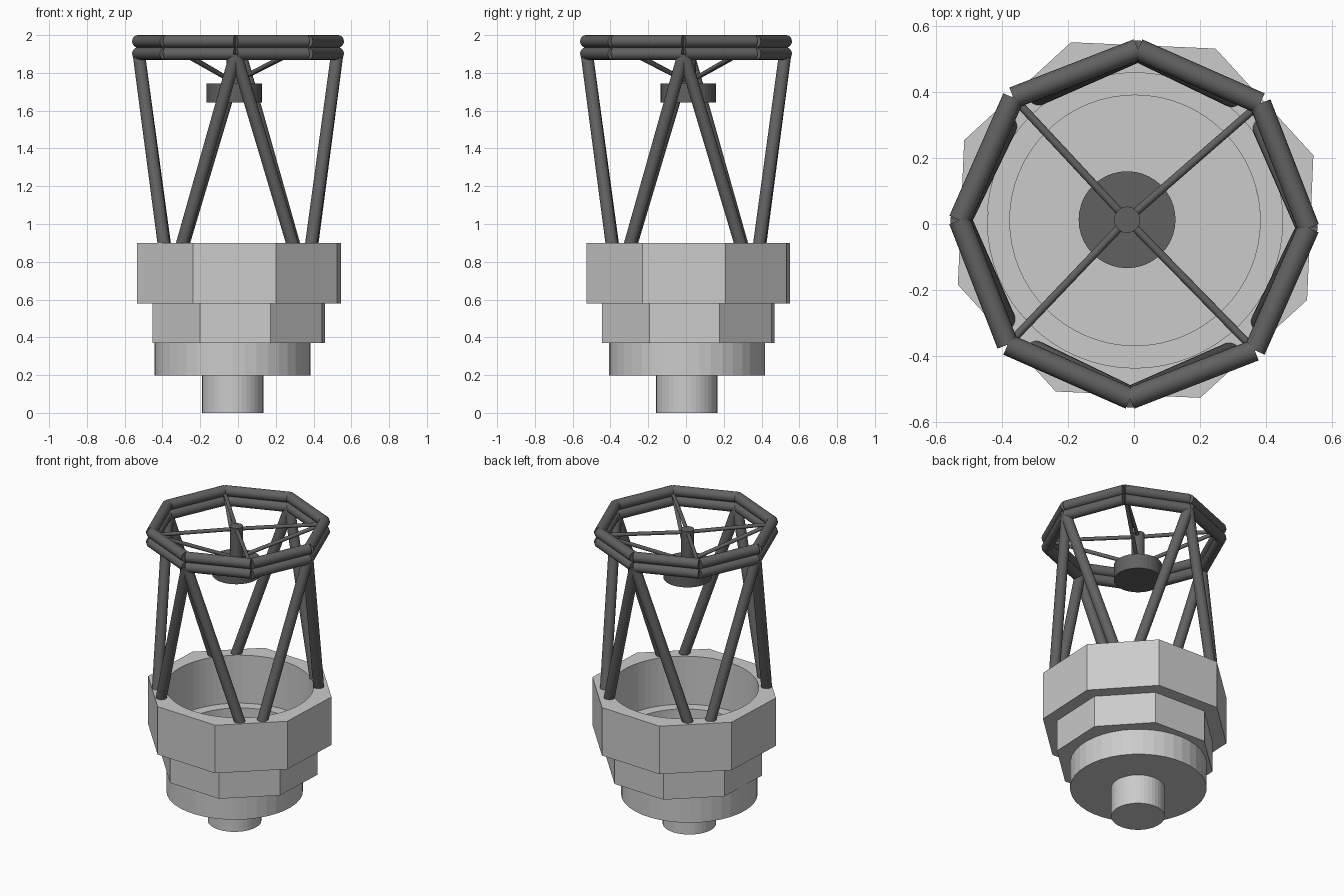
import bpy
from math import cos, sin, pi, radians
from mathutils import Vector

if "Cube" in bpy.data.objects:
    bpy.data.objects.remove(bpy.data.objects["Cube"])

dark = bpy.data.materials.new("dark_tube")
dark.diffuse_color = (0.12, 0.12, 0.12, 1)
dark.use_nodes = True
dark.node_tree.nodes["Principled BSDF"].inputs["Base Color"].default_value = dark.diffuse_color


def prism(name, center, r, z0, z1, sides=40, turn=0.0, mat=None):
    """Upright prism or cylinder with its first corner at angle `turn`."""
    bpy.ops.mesh.primitive_cylinder_add(vertices=sides, radius=r, depth=z1 - z0)
    ob = bpy.context.object
    ob.name = name
    # the primitive's first corner lies on +y
    ob.rotation_euler = (0, 0, turn - pi / 2)
    ob.location = (center[0], center[1], (z0 + z1) / 2)
    if mat:
        ob.data.materials.append(mat)
    return ob


def tube(name, a, b, r, sides=20):
    """Smooth round bar between two points."""
    a, b = Vector(a), Vector(b)
    d = b - a
    bpy.ops.mesh.primitive_cylinder_add(vertices=sides, radius=r, depth=d.length,
                                        location=(a + b) / 2)
    ob = bpy.context.object
    ob.name = name
    ob.rotation_euler = d.to_track_quat('Z', 'Y').to_euler()
    ob.data.materials.append(dark)
    bpy.ops.object.shade_smooth_by_angle(angle=radians(35))
    return ob


def bored_octagon(name, r, bore, z0, z1):
    """Octagonal housing with a round bore right through it."""
    ob = prism(name, (0.005, 0.012), r, z0, z1, 8, radians(20))
    cutter = prism(name + "_cutter", (0.003, 0.011), bore, z0 - 0.1, z1 + 0.1, 64)
    mod = ob.modifiers.new("bore", 'BOOLEAN')
    mod.object = cutter
    mod.operation = 'DIFFERENCE'
    mod.solver = 'EXACT'
    cutter.hide_render = True
    cutter.hide_set(True)


def polar(r, deg, z):
    return (r * cos(radians(deg)), r * sin(radians(deg)), z)


# base and mirror housing
prism("pedestal", (-0.028, 0.004), 0.162, 0.0, 0.20)
prism("base_drum", (-0.029, 0.006), 0.413, 0.197, 0.37)
bored_octagon("lower_housing", 0.486, 0.38, 0.37, 0.58)
bored_octagon("upper_housing", 0.574, 0.448, 0.58, 0.90)

# double octagonal top ring
TURN = -1.3
RING = 0.53
for label, z in (("lower", 1.902), ("upper", 1.967)):
    for i in range(8):
        tube(f"{label}_ring_bar_{i}", polar(RING, TURN + 45 * i, z),
             polar(RING, TURN + 45 * (i + 1), z), 0.033)

# truss: two poles spreading down from every second ring corner
for i in range(4):
    top = 90 * i + TURN
    for side in (-1, 1):
        foot = 90 * i - 0.5 + side * 37
        tube(f"truss_pole_{i}_{side}", polar(0.525, top, 1.90),
             polar(0.488, foot, 0.89), 0.033)

# secondary mirror on its hub
HX, HY = -0.021, 0.013
prism("secondary_mirror", (HX, HY), 0.147, 1.643, 1.743, mat=dark)
prism("secondary_hub", (HX, HY), 0.04, 1.74, 1.965, 24, mat=dark)

# spider vanes: one level and one sloping strut per corner
for i in range(4):
    corner = polar(0.52, 45 + 90 * i + TURN, 1.95)
    tube(f"level_vane_{i}", corner, (HX, HY, 1.945), 0.012, 12)
    tube(f"sloping_vane_{i}", corner, (HX, HY, 1.75), 0.012, 12)
